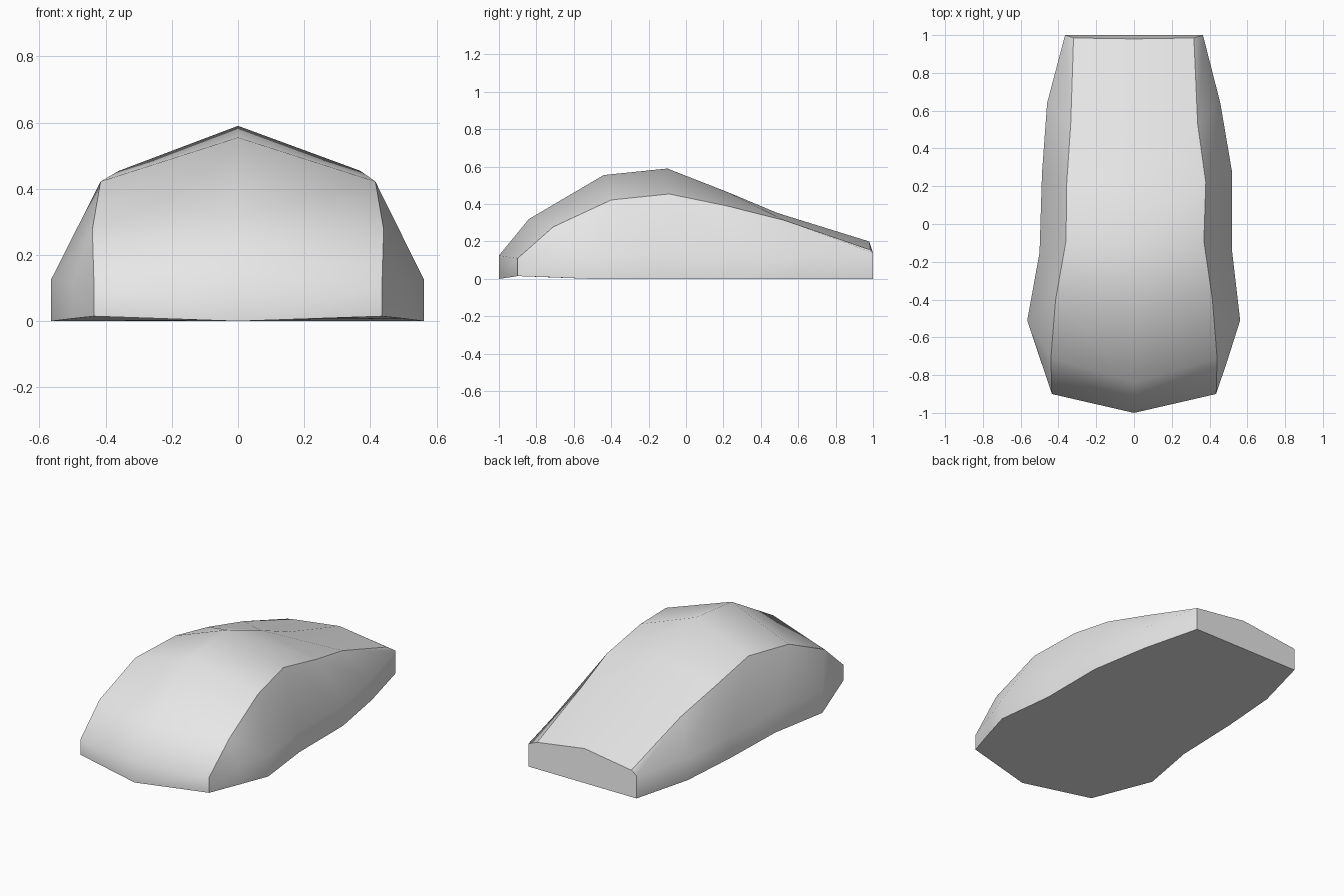
import bpy
import bmesh

default = bpy.data.objects.get("Cube")
if default:
    bpy.data.objects.remove(default)

# One grey plastic for the whole shell
grey = bpy.data.materials.new("light_grey")
grey.use_nodes = True
colour = (0.8, 0.8, 0.8, 1)
grey.diffuse_color = colour
grey.node_tree.nodes["Principled BSDF"].inputs["Base Color"].default_value = colour

# Spine of the top, front to back: y, z
spine = [(-1, .125), (-.84, .32), (-.44, .555), (-.1, .59),
         (.22, .465), (.49, .352), (.98, .2)]
# Shoulder edge: x on the right, x on the left, y, z
shoulder = [(.435, .435, -.9, .11), (.44, .44, -.71, .278),
            (.415, .415, -.4, .422), (.36, .37, -.09, .454),
            (.356, .38, .22, .39), (.335, .337, .53, .312),
            (.32, .317, .985, .155)]
# Widest line of the flank, above the base
flank = [(.435, .435, -.9, .11), (.5, .5, -.705, .118),
         (.565, .562, -.51, .125), (.5, .52, -.15, .13),
         (.487, .52, .27, .13), (.46, .457, .64, .135),
         (.365, .365, 1, .14)]
# Height of the base rim at each station; the front corners lift a little
rim = [.015, .008, 0, 0, 0, 0, 0]

bm = bmesh.new()
spine_v = [bm.verts.new((0, y, z)) for y, z in spine]
nose = bm.verts.new((0, -1, 0))
sharp = set()


def mark(verts):
    """Remember a chain of vertices as a hard edge."""
    for a, b in zip(verts, verts[1:]):
        sharp.add(frozenset((a, b)))


rims, rears = [], []
for side, sign in ((0, -1), (1, 1)):
    top = [bm.verts.new((sign * p[side], p[2], p[3])) for p in shoulder]
    # The flank line starts from the front corner shared with the shoulder
    mid = [top[0]] + [bm.verts.new((sign * p[side], p[2], p[3])) for p in flank[1:]]
    base = [bm.verts.new((sign * p[side], p[2], z)) for p, z in zip(flank, rim)]

    # Front panel, top shell and flank
    bm.faces.new((nose, base[0], top[0], spine_v[0]))
    for i in range(len(top) - 1):
        bm.faces.new((spine_v[i], top[i], top[i + 1], spine_v[i + 1]))
        bm.faces.new((base[i], base[i + 1], mid[i + 1], mid[i]))
        strip = (top[i], mid[i], mid[i + 1], top[i + 1])
        bm.faces.new(list(dict.fromkeys(strip)))

    mark([base[0]] + top)
    mark([nose] + base)
    mark([base[-1], mid[-1], top[-1], spine_v[-1]])
    rims.append(base)
    rears.append([base[-1], mid[-1], top[-1]])

# Flat rear panel and underside
bm.faces.new(rears[0] + [spine_v[-1]] + rears[1][::-1])
bm.faces.new([nose] + rims[0] + rims[1][::-1])
mark([rims[0][-1], rims[1][-1]])

bmesh.ops.recalc_face_normals(bm, faces=bm.faces[:])
for face in bm.faces:
    face.smooth = True
for edge in bm.edges:
    edge.smooth = frozenset(edge.verts) not in sharp

mesh = bpy.data.meshes.new("shell")
bm.to_mesh(mesh)
bm.free()
mesh.materials.append(grey)
bpy.context.collection.objects.link(bpy.data.objects.new("shell", mesh))
